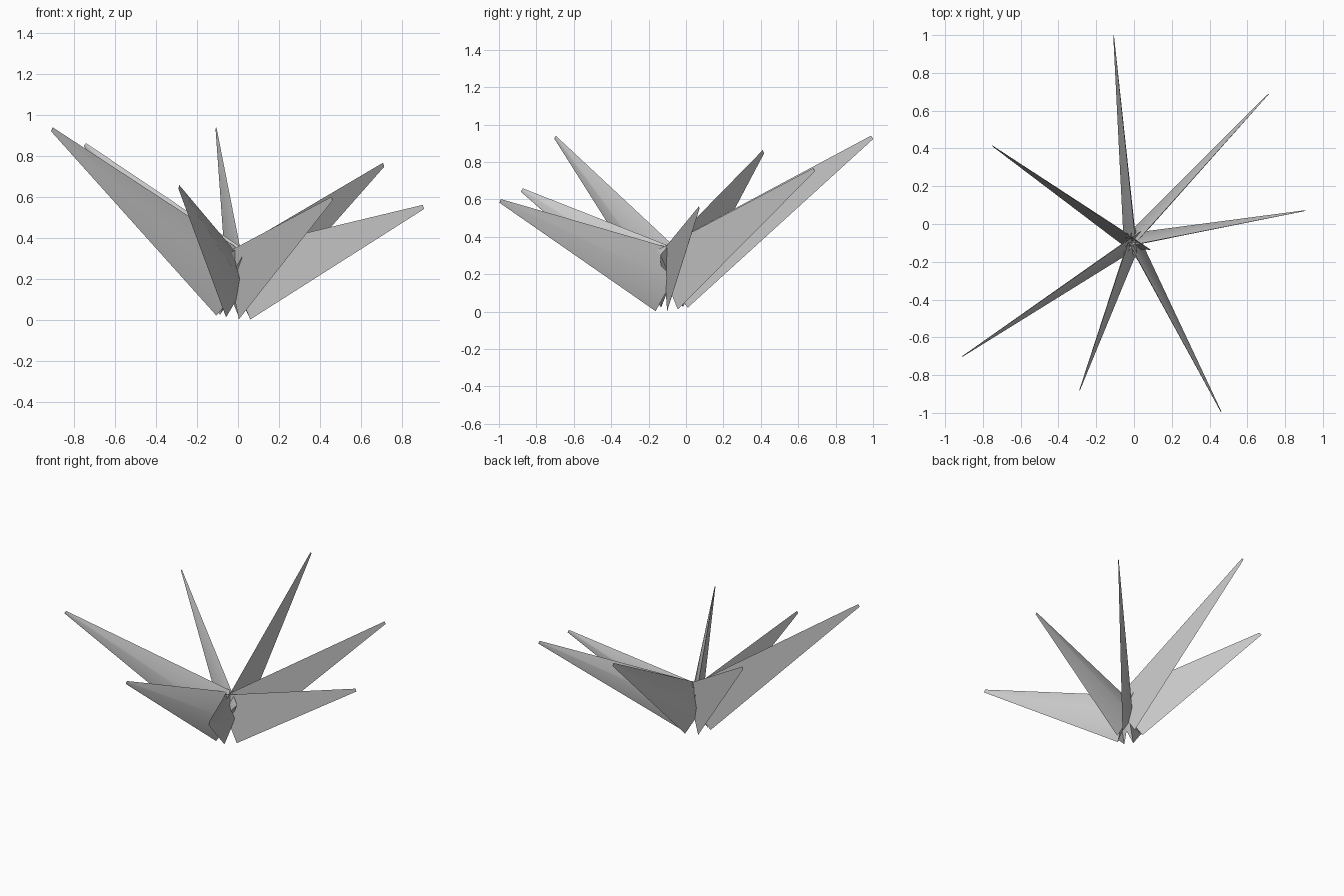
import bpy, bmesh
from mathutils import Vector

if "Cube" in bpy.data.objects:
    bpy.data.objects.remove(bpy.data.objects["Cube"])

CENTRE = Vector((-0.01, -0.093, 0.165))   # shared root of all blades
TIPS = [(-0.107, 0.995, 0.932), (0.71, 0.685, 0.758), (0.905, 0.07, 0.552),
        (0.46, -0.993, 0.592), (-0.288, -0.878, 0.65), (-0.908, -0.70, 0.931),
        (-0.748, 0.413, 0.855)]
# triangular section: (sideways, upright), full size at root
SECTION = [(0.045, 0.0), (-0.02, 0.176), (-0.02, -0.176)]


def blade(name, tip):
    tip = Vector(tip)
    axis = (tip - CENTRE).normalized()
    side = Vector((0, 0, 1)).cross(axis).normalized()
    up = axis.cross(side)
    bm = bmesh.new()
    rings = [[bm.verts.new(p + side * a * s + up * b * s) for a, b in SECTION]
             for p, s in ((CENTRE, 1.0), (tip, 0.06))]
    root, end = rings
    bm.faces.new(root[::-1])
    bm.faces.new(end)
    for i in range(3):
        j = (i + 1) % 3
        bm.faces.new((root[i], root[j], end[j], end[i]))
    bmesh.ops.recalc_face_normals(bm, faces=bm.faces)
    # only the blunt side ridge is smooth; rims and long thin edges stay sharp
    for f in bm.faces:
        f.smooth = True
    for e in bm.edges:
        e.smooth = set(e.verts) == {root[0], end[0]}
    mesh = bpy.data.meshes.new(name)
    bm.to_mesh(mesh)
    bm.free()
    bpy.context.collection.objects.link(bpy.data.objects.new(name, mesh))


# seven tapered grass-like blades fanning from one root
for n, t in enumerate(TIPS):
    blade(f"blade_{n + 1}", t)
